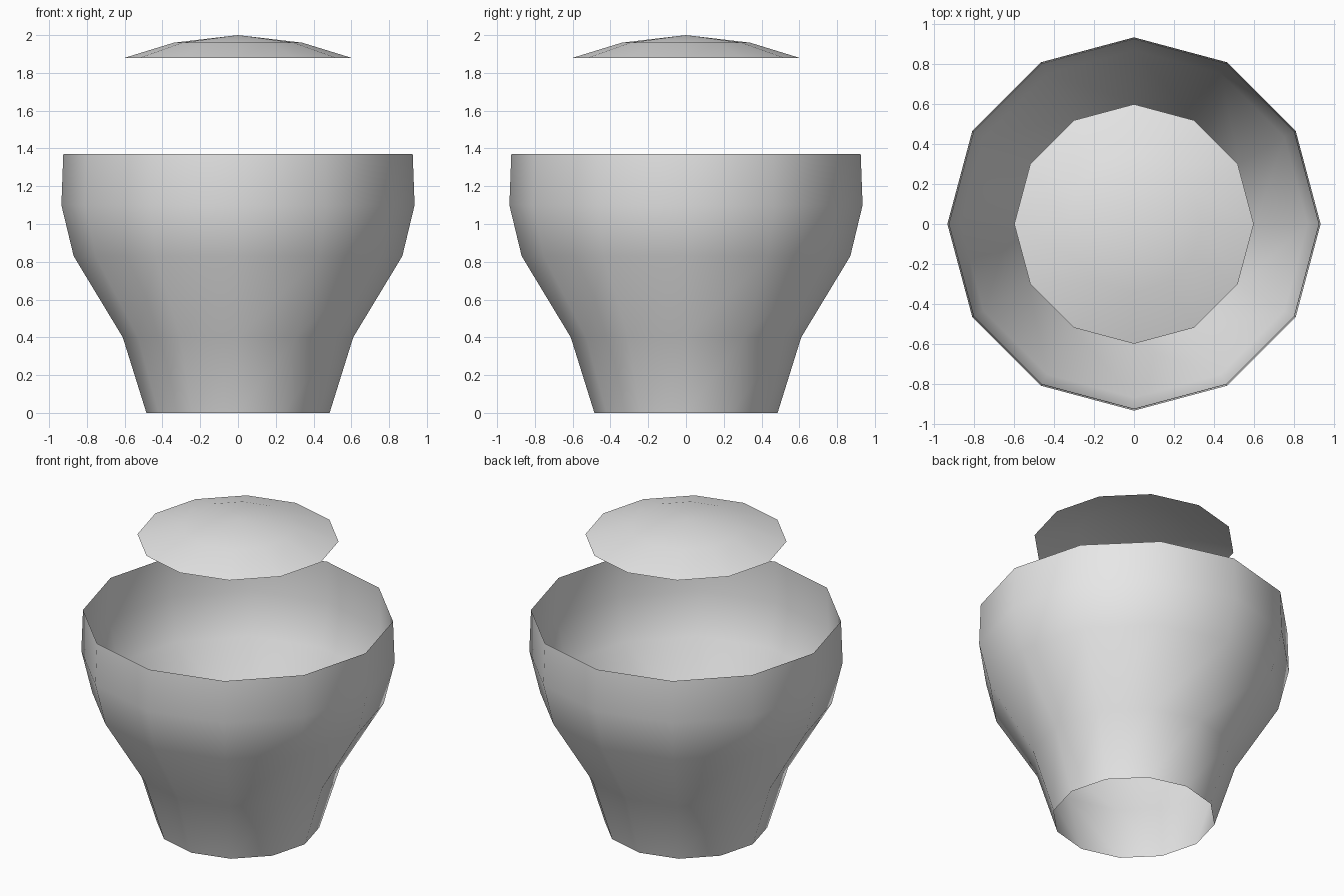
import bpy, bmesh, math

if "Cube" in bpy.data.objects:
    bpy.data.objects.remove(bpy.data.objects["Cube"])

SIDES = 12

# One plain light grey for everything
grey = bpy.data.materials.new("light_grey")
grey.diffuse_color = (0.8, 0.8, 0.8, 1)
grey.use_nodes = True
grey.node_tree.nodes["Principled BSDF"].inputs["Base Color"].default_value = grey.diffuse_color


def lathe(name, profile):
    """Open 12-sided surface turned from (radius, height) points; radius 0 makes a tip."""
    bm = bmesh.new()
    rings = []
    for r, z in profile:
        if r == 0:
            rings.append([bm.verts.new((0, 0, z))] * SIDES)
        else:
            angles = [2 * math.pi * i / SIDES for i in range(SIDES)]
            rings.append([bm.verts.new((r * math.cos(a), r * math.sin(a), z)) for a in angles])
    for low, high in zip(rings, rings[1:]):
        for i in range(SIDES):
            j = (i + 1) % SIDES
            corners = [low[i], low[j], high[j], high[i]]
            bm.faces.new(list(dict.fromkeys(corners))).smooth = True
    mesh = bpy.data.meshes.new(name)
    bm.to_mesh(mesh)
    bm.free()
    mesh.materials.append(grey)
    obj = bpy.data.objects.new(name, mesh)
    bpy.context.collection.objects.link(obj)
    return obj


# Pot body: thin shell, open at top and bottom
lathe("pot_body", [(0.485, 0), (0.61, 0.40), (0.87, 0.83), (0.935, 1.10), (0.925, 1.37)])

# Shallow domed lid floating above the pot
lathe("lid", [(0.60, 1.88), (0.34, 1.96), (0, 2.0)])
